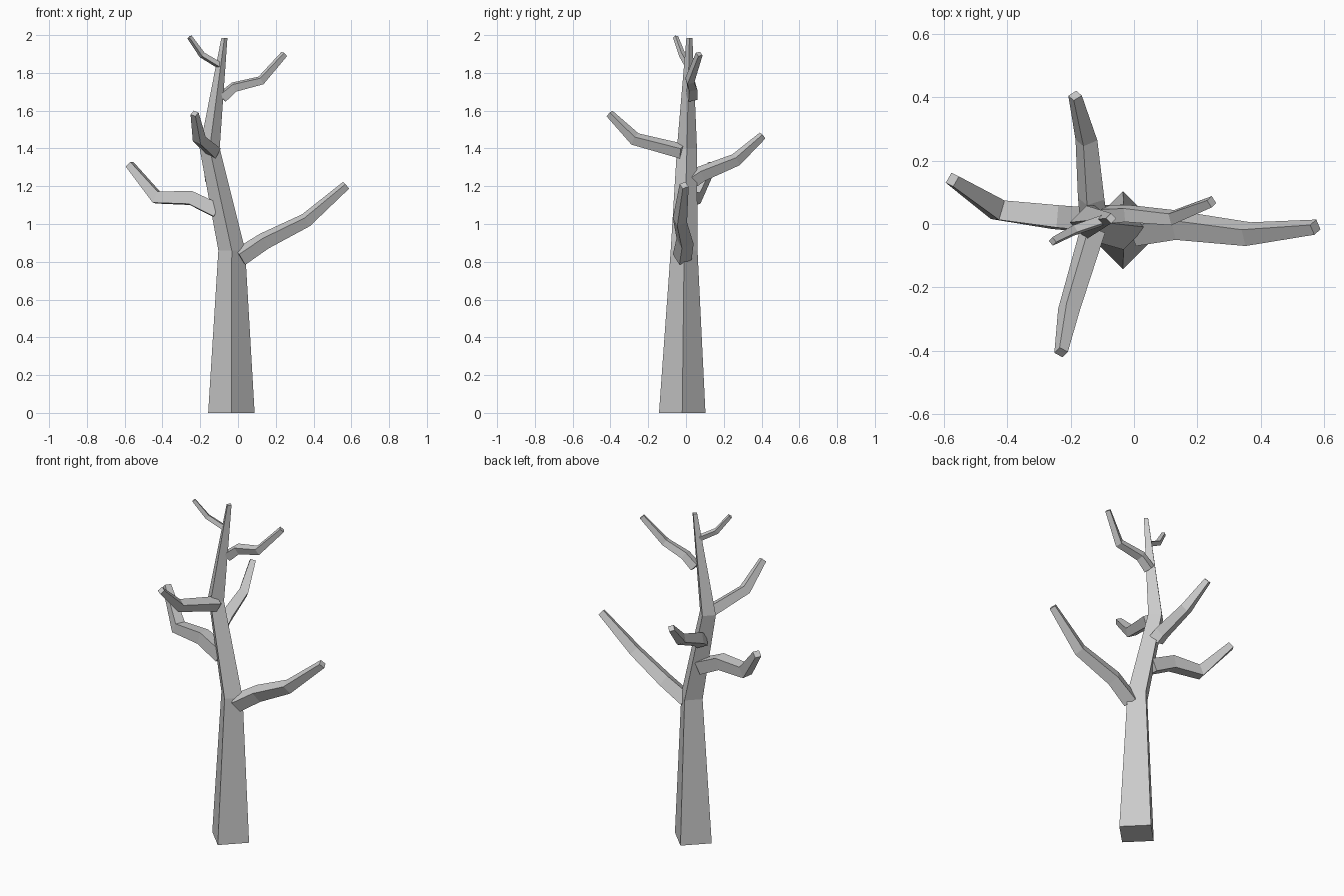
import bpy, bmesh, math
from mathutils import Vector

cube = bpy.data.objects.get("Cube")
if cube:
    bpy.data.objects.remove(cube, do_unlink=True)

bark = bpy.data.materials.new("grey_bark")
bark.use_nodes = True
GREY = (0.6, 0.6, 0.6, 1)
bark.diffuse_color = GREY
bark.node_tree.nodes["Principled BSDF"].inputs["Base Color"].default_value = GREY


def limb(name, path, roll=45, level=False):
    """Four-sided tapering limb; path holds (x, y, z, corner radius)."""
    pts = [Vector(p[:3]) for p in path]
    bm = bmesh.new()
    rings = []
    for i, p in enumerate(pts):
        # Ring faces along the bisector of its neighbouring segments
        t = Vector((0, 0, 0))
        if i > 0:
            t += (p - pts[i - 1]).normalized()
        if i < len(pts) - 1:
            t += (pts[i + 1] - p).normalized()
        t.normalize()
        if level:
            side, up = Vector((1, 0, 0)), Vector((0, 1, 0))
        else:
            side = t.cross(Vector((0, 0, 1))).normalized()
            up = side.cross(t)
        ring = []
        for k in range(4):
            a = math.radians(roll + 90 * k)
            ring.append(bm.verts.new(p + path[i][3] * (side * math.cos(a) + up * math.sin(a))))
        rings.append(ring)
    for a, b in zip(rings, rings[1:]):
        for k in range(4):
            n = (k + 1) % 4
            bm.faces.new((a[k], a[n], b[n], b[k]))
    bm.faces.new(rings[0])
    bm.faces.new(rings[-1])
    bmesh.ops.recalc_face_normals(bm, faces=bm.faces)
    mesh = bpy.data.meshes.new(name)
    bm.to_mesh(mesh)
    bm.free()
    mesh.materials.append(bark)
    bpy.context.collection.objects.link(bpy.data.objects.new(name, mesh))


# Trunk: diamond section, bending at two levels
limb("trunk", [(-.035, -.02, 0, .123), (-.033, -.01, .86, .071),
               (-.15, .005, 1.4, .053), (-.072, .018, 1.985, .016)], 0, True)

# Lower branches
limb("low_left_branch", [(.01, -.02, .825, .052), (.14, -.005, .91, .048),
                         (.36, -.032, 1.02, .04), (.572, -.01, 1.205, .025)], 20)
limb("low_right_branch", [(-.11, .01, 1.07, .052), (-.25, .022, 1.138, .05),
                          (-.43, .045, 1.14, .045), (-.573, .14, 1.315, .026)], 40)

# Middle branches
limb("front_branch", [(-.13, -.02, 1.385, .042), (-.205, -.27, 1.45, .036),
                      (-.23, -.405, 1.585, .022)], 70)
limb("back_branch", [(-.13, .035, 1.235, .045), (-.135, .08, 1.265, .044),
                     (-.15, .265, 1.34, .036), (-.186, .405, 1.468, .022)], 20)

# Upper branches
limb("upper_left_branch", [(-.085, .03, 1.67, .034), (-.02, .033, 1.725, .031),
                           (.122, .02, 1.76, .027), (.245, .07, 1.9, .019)], 30)
limb("upper_right_branch", [(-.09, .015, 1.835, .019), (-.19, -.02, 1.895, .018),
                            (-.257, -.055, 1.99, .014)], 30)
